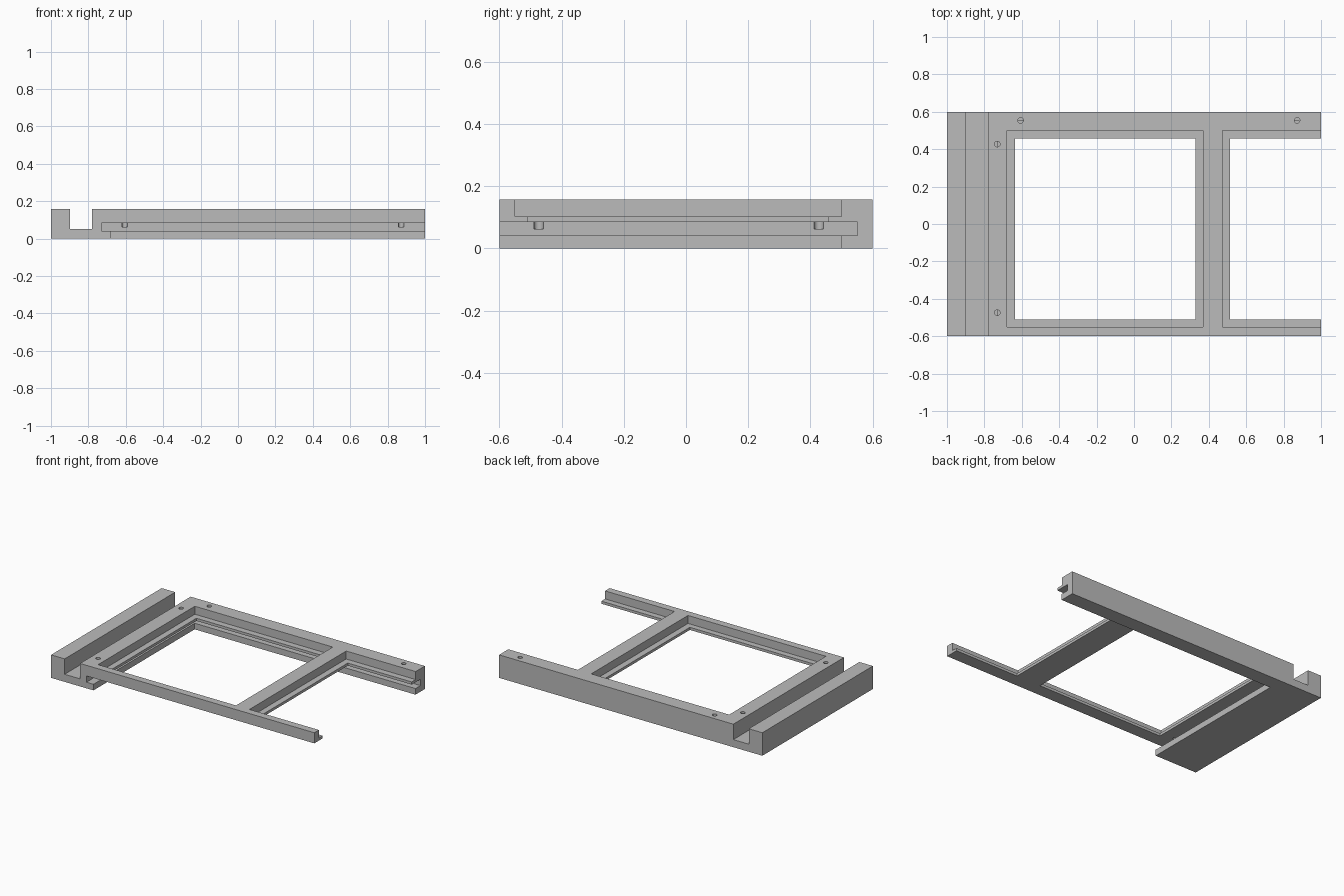
import bpy
import math

cube = bpy.data.objects.get("Cube")
if cube:
    bpy.data.objects.remove(cube, do_unlink=True)

grey = bpy.data.materials.new("plain_grey")
grey.use_nodes = True
colour = (0.5, 0.5, 0.5, 1)
grey.diffuse_color = colour
grey.node_tree.nodes["Principled BSDF"].inputs["Base Color"].default_value = colour


def box(name, x, y, z):
    """Box spanning the given (low, high) ranges."""
    bpy.ops.mesh.primitive_cube_add(size=1)
    ob = bpy.context.object
    ob.name = name
    ob.location = [(lo + hi) / 2 for lo, hi in (x, y, z)]
    ob.scale = [hi - lo for lo, hi in (x, y, z)]
    bpy.ops.object.transform_apply(location=True, rotation=False, scale=True)
    ob.data.materials.append(grey)
    return ob


def cut(body, cutter):
    cutter.hide_render = True
    bpy.context.view_layer.objects.active = body
    mod = body.modifiers.new("cut", 'BOOLEAN')
    mod.operation = 'DIFFERENCE'
    mod.solver = 'EXACT'
    mod.object = cutter
    bpy.ops.object.modifier_apply(modifier=mod.name)
    bpy.data.objects.remove(cutter, do_unlink=True)


TOP, LEDGE, SLOT_TOP, SLOT_FLOOR = 0.158, 0.103, 0.085, 0.042
OUT = 1.2  # cutter limit outside the body

frame = box("frame", (-1, 1), (-0.6, 0.6), (0, TOP))

# Groove along the right edge
cut(frame, box("edge_groove", (-0.897, -0.78), (-OUT, OUT), (0.052, OUT)))

# Undercut sliding channel, open to the front and left
cut(frame, box("channel_mouth", (-0.678, OUT), (-OUT, 0.498), (-OUT, 0.06)))
cut(frame, box("channel_slot", (-0.731, OUT), (-OUT, 0.552), (SLOT_FLOOR, SLOT_TOP)))

# Two stepped windows, the second open at the left end
for x0, x1, inner_end in ((-0.678, 0.37, 0.328), (0.472, OUT, OUT)):
    cut(frame, box("window_recess", (x0, x1), (-0.55, 0.5), (LEDGE, OUT)))
    cut(frame, box("window_opening", (x0 + 0.042, inner_end), (-0.51, 0.457), (0.06, OUT)))

# Small pin holes reaching down into the slot
for x, y in ((-0.606, 0.554), (0.872, 0.554), (-0.731, 0.427), (-0.731, -0.474)):
    bpy.ops.mesh.primitive_cylinder_add(vertices=24, radius=0.015, depth=0.2,
                                        location=(x, y, 0.163))
    hole = bpy.context.object
    hole.data.materials.append(grey)
    cut(frame, hole)

bpy.ops.object.select_all(action='DESELECT')
frame.select_set(True)
bpy.context.view_layer.objects.active = frame
bpy.ops.object.shade_smooth_by_angle(angle=math.radians(30))
